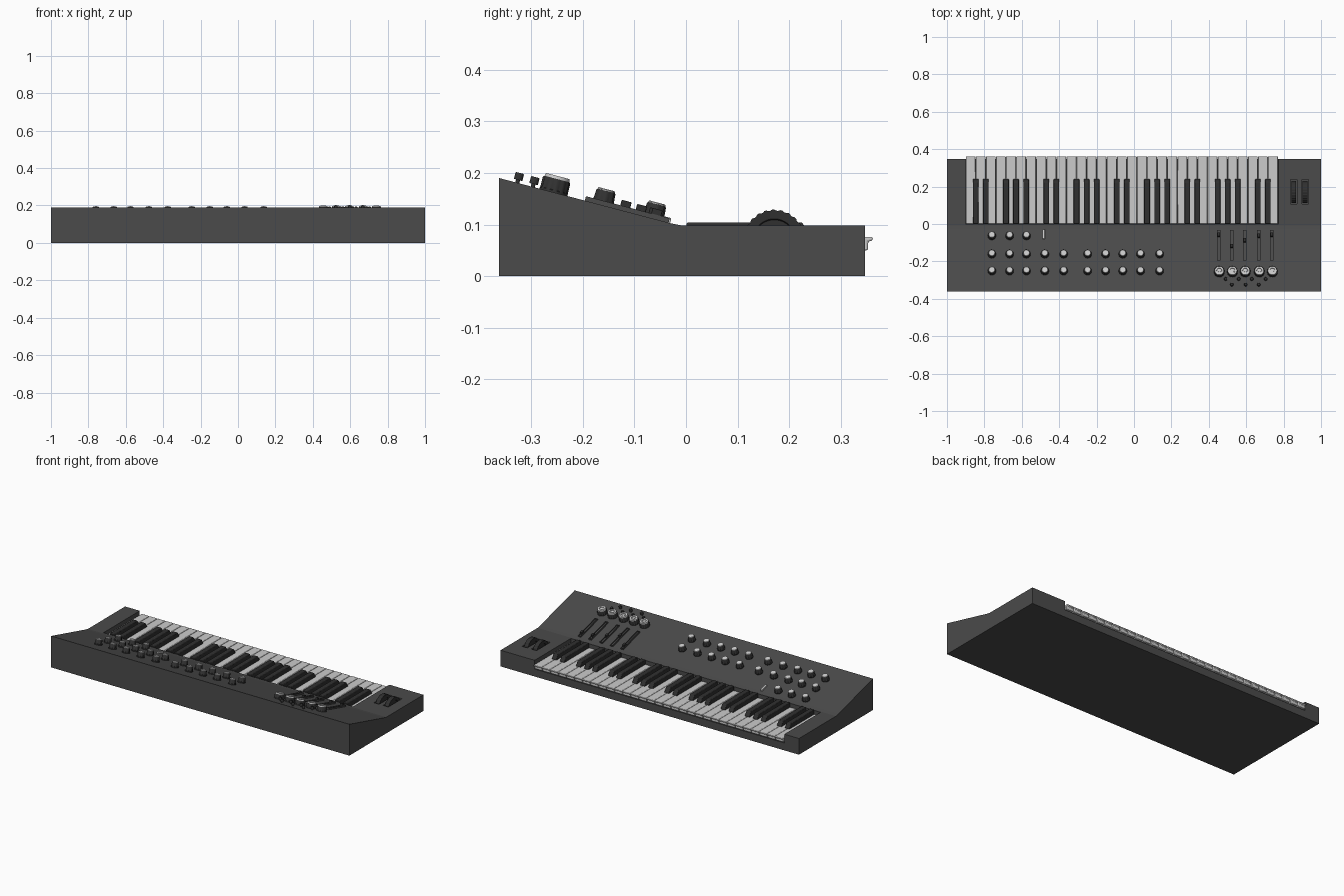
import bpy, bmesh, math
from mathutils import Matrix

if "Cube" in bpy.data.objects:
    bpy.data.objects.remove(bpy.data.objects["Cube"])

def material(name, v):
    m = bpy.data.materials.new(name)
    m.diffuse_color = (v, v, v, 1)
    m.use_nodes = True
    m.node_tree.nodes["Principled BSDF"].inputs["Base Color"].default_value = m.diffuse_color
    return m

DARK, BLACK, LIGHT = material("dark_grey", 0.07), material("black", 0.03), material("light_grey", 0.6)
SLOPE = math.atan(0.263)

def finish(name, bm, mat, bevel=0, smooth=True):
    bmesh.ops.recalc_face_normals(bm, faces=bm.faces)
    me = bpy.data.meshes.new(name)
    bm.to_mesh(me)
    bm.free()
    ob = bpy.data.objects.new(name, me)
    bpy.context.collection.objects.link(ob)
    me.materials.append(mat)
    if bevel:
        b = ob.modifiers.new("bevel", 'BEVEL')
        b.width, b.segments = bevel, 2
    if smooth:
        bpy.ops.object.select_all(action='DESELECT')
        ob.select_set(True)
        bpy.context.view_layer.objects.active = ob
        bpy.ops.object.shade_smooth_by_angle(angle=math.radians(35))
    return ob

def extrude_x(name, profile, x0, x1, mat, bevel=0, smooth=False):
    bm = bmesh.new()
    f = bm.faces.new([bm.verts.new((x0, y, z)) for y, z in profile])
    r = bmesh.ops.extrude_face_region(bm, geom=[f])
    bmesh.ops.translate(bm, vec=(x1 - x0, 0, 0), verts=[v for v in r["geom"] if isinstance(v, bmesh.types.BMVert)])
    return finish(name, bm, mat, bevel, smooth)

def box(name, lo, hi, mat, bevel=0):
    return extrude_x(name, [(lo[1], lo[2]), (hi[1], lo[2]), (hi[1], hi[2]), (lo[1], hi[2])], lo[0], hi[0], mat, bevel)

def lathe(name, profile, mat, n=32, smooth=True):
    """profile rows are (radius, height, rib depth)"""
    bm = bmesh.new()
    rings = []
    for r, h, rib in profile:
        ring = []
        for i in range(n):
            a, rr = 2 * math.pi * i / n, r - (rib if i % 4 > 1 else 0)
            ring.append(bm.verts.new((rr * math.cos(a), rr * math.sin(a), h)))
        rings.append(ring)
    for a, b in zip(rings, rings[1:]):
        for i in range(n):
            j = (i + 1) % n
            bm.faces.new((a[i], a[j], b[j], b[i]))
    bm.faces.new(rings[0])
    bm.faces.new(rings[-1])
    return finish(name, bm, mat, 0, smooth)

def cut(ob, cutter):
    m = ob.modifiers.new("cut", 'BOOLEAN')
    m.object, m.operation, m.solver = cutter, 'DIFFERENCE', 'EXACT'
    bpy.context.view_layer.objects.active = ob
    bpy.ops.object.modifier_apply(modifier=m.name)
    bpy.data.objects.remove(cutter)

def on_panel(ob, x, y):
    ob.location = (x, y, 0.0945 - 0.263 * y)
    ob.rotation_euler = (-SLOPE, 0, 0)
    return ob

def copy(ob, name):
    c = ob.copy()
    c.name = name
    bpy.context.collection.objects.link(c)
    return c

# Case with sloped control panel, key well and wheel slots
case = extrude_x("case", [(-0.362, 0), (0.347, 0), (0.347, 0.098), (-0.008, 0.098),
                          (-0.03, 0.1025), (-0.362, 0.19)], -1, 1, DARK)
K0, KW = -0.9, 1.67 / 31
cut(case, box("well_cutter", (K0 - 0.002, 0, 0.045), (K0 + 31 * KW + 0.002, 0.4, 0.2), DARK))
WHEELS = (0.854, 0.915)
for x in WHEELS:
    cut(case, box("slot_cutter", (x - 0.018, 0.107, 0.03), (x + 0.018, 0.238, 0.2), DARK))

# White keys with overhanging front lip
white_profile = [(0.001, 0.05), (0.353, 0.05), (0.353, 0.067), (0.362, 0.069), (0.362, 0.076), (0.001, 0.076)]
white = extrude_x("white_key", white_profile, 0.001, KW - 0.001, LIGHT, 0.003, True)
white.location.x = K0
for i in range(1, 31):
    copy(white, "white_key").location.x = K0 + i * KW

# Black keys
black_profile = [(0.001, 0.06), (0.24, 0.06), (0.24, 0.08), (0.225, 0.104), (0.001, 0.104)]
black = extrude_x("black_key", black_profile, -0.015, 0.015, BLACK, 0.003, True)
spots = [i for i in range(1, 31) if i % 7 in (1, 2, 4, 5, 6)]
black.location.x = K0 + spots[0] * KW
for i in spots[1:]:
    copy(black, "black_key").location.x = K0 + i * KW

# Rotary knobs: ribbed body and light cap
knob = lathe("knob", [(0.022, -0.002, 0), (0.022, 0.006, 0), (0.0205, 0.008, 0.0015),
                      (0.019, 0.027, 0.0015), (0.017, 0.029, 0)], BLACK)
cap = lathe("knob_cap", [(0.017, 0.028, 0), (0.017, 0.031, 0), (0.0155, 0.0325, 0)], LIGHT)
xs = [-0.76, -0.665, -0.575, -0.477, -0.376, -0.248, -0.152, -0.06, 0.035, 0.137]
places = [(x, -0.064) for x in xs[:3]] + [(x, y) for y in (-0.162, -0.252) for x in xs]
for i, (x, y) in enumerate(places):
    on_panel(copy(knob, "knob") if i else knob, x, y)
    on_panel(copy(cap, "knob_cap") if i else cap, x, y)

# Switch beside the top knobs
on_panel(box("switch", (-0.006, -0.026, -0.002), (0.006, 0.026, 0.01), LIGHT, 0.002), -0.483, -0.056)

# Slider frames, caps and big dials
dial = lathe("dial", [(0.028, -0.002, 0), (0.028, 0.004, 0), (0.0275, 0.005, 0.0015),
                      (0.0275, 0.024, 0.0015), (0.025, 0.027, 0)], BLACK, 48)
ring = lathe("dial_ring", [(0.025, 0.026, 0), (0.0235, 0.033, 0), (0.014, 0.033, 0), (0.013, 0.028, 0)], LIGHT, 48)
hub = lathe("dial_hub", [(0.008, 0.026, 0), (0.008, 0.031, 0)], LIGHT)
bm = bmesh.new()
bmesh.ops.create_cube(bm, size=1, matrix=Matrix.Translation((0, 0, 0.003)) @ Matrix.Diagonal((0.018, 0.168, 0.012, 1)))
bm.faces.ensure_lookup_table()
top = max(bm.faces, key=lambda f: f.calc_center_median().z)
bmesh.ops.inset_individual(bm, faces=[top], thickness=0.004)
r = bmesh.ops.extrude_face_region(bm, geom=[top])
bmesh.ops.translate(bm, vec=(0, 0, -0.007), verts=[v for v in r["geom"] if isinstance(v, bmesh.types.BMVert)])
bmesh.ops.delete(bm, geom=[top], context='FACES')
frame = finish("slider_frame", bm, DARK, 0, False)
slider = box("slider_cap", (-0.007, -0.01, 0.002), (0.007, 0.01, 0.02), BLACK, 0.002)
caps_y = (-0.06, -0.12, -0.09, -0.065, -0.06)
for i, (x, y) in enumerate(zip((0.453, 0.523, 0.592, 0.667, 0.737), caps_y)):
    on_panel(copy(frame, "slider_frame") if i else frame, x, -0.115)
    on_panel(copy(slider, "slider_cap") if i else slider, x, y)
    for ob in (dial, ring, hub):
        on_panel(copy(ob, ob.name) if i else ob, x + 0.003, -0.257)

# Small push buttons
button = lathe("button", [(0.004, -0.002, 0), (0.004, 0.006, 0), (0.0085, 0.006, 0),
                          (0.0085, 0.018, 0), (0.0075, 0.02, 0)], BLACK, 20)
spots = [(x, -0.297) for x in (0.49, 0.56, 0.63, 0.704)] + [(x, -0.327) for x in (0.523, 0.597, 0.667)]
for i, (x, y) in enumerate(spots):
    on_panel(copy(button, "button") if i else button, x, y)

# Ribbed control wheels lying across their slots
wheel = lathe("control_wheel", [(0.04, -0.009, 0), (0.042, -0.013, 0), (0.06, -0.013, 0.002),
                                (0.06, 0.013, 0.002), (0.042, 0.013, 0), (0.04, 0.009, 0)], BLACK, 96)
for i, x in enumerate(WHEELS):
    w = copy(wheel, "control_wheel") if i else wheel
    w.location = (x, 0.171, 0.069)
    w.rotation_euler = (0, math.pi / 2, 0)
